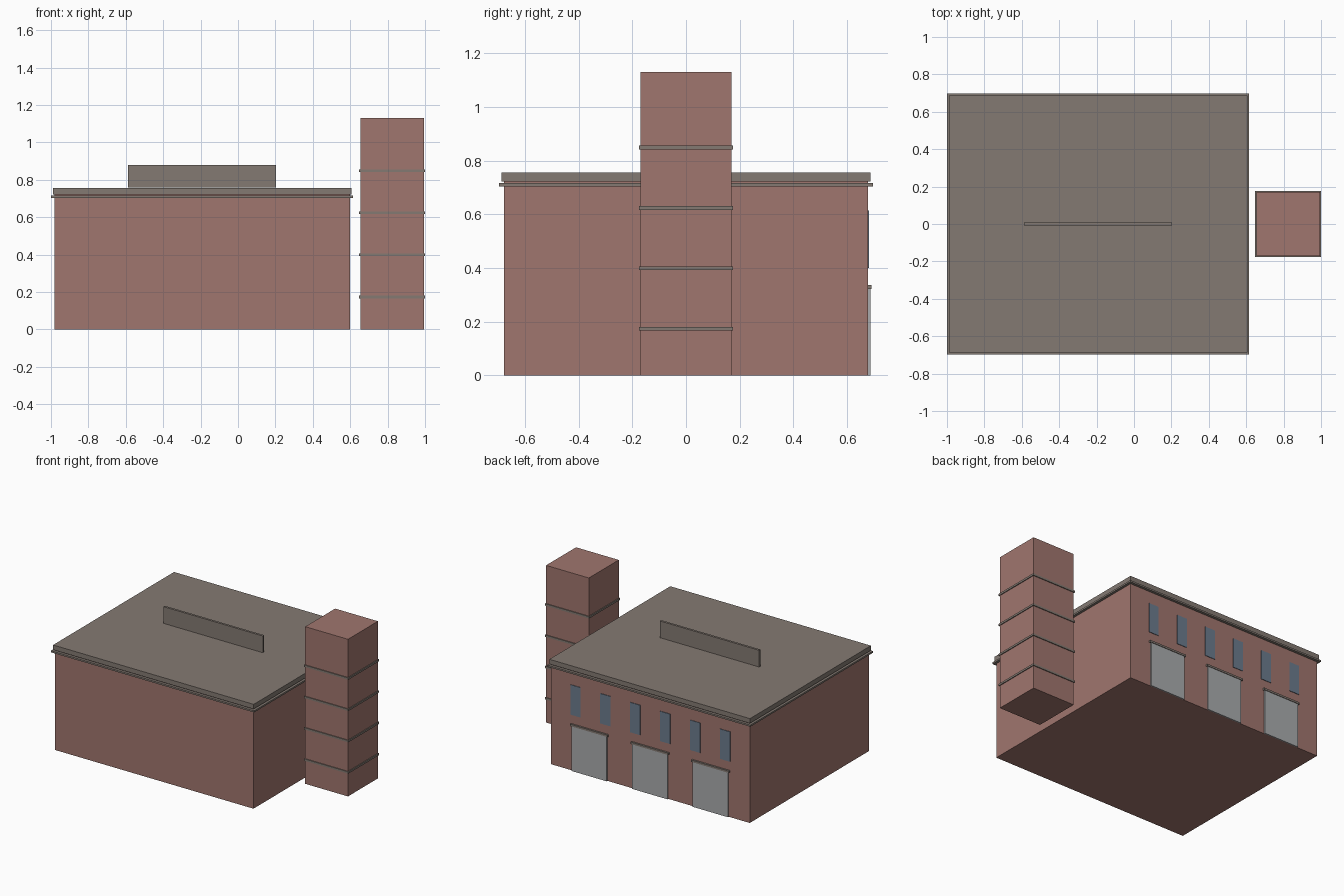
import bpy

# Remove the default cube
default = bpy.data.objects.get("Cube")
if default:
    bpy.data.objects.remove(default, do_unlink=True)


def make_material(name, color):
    mat = bpy.data.materials.new(name)
    mat.use_nodes = True
    mat.diffuse_color = (*color, 1)
    mat.node_tree.nodes["Principled BSDF"].inputs["Base Color"].default_value = (*color, 1)
    return mat


brick = make_material("brick red", (0.352, 0.181, 0.156))
stone = make_material("stone brown grey", (0.231, 0.195, 0.171))
metal = make_material("door grey", (0.40, 0.41, 0.42))
glass = make_material("window blue grey", (0.15, 0.20, 0.27))


def box(name, x, y, z, mat):
    """Box spanning the given (low, high) range on each axis."""
    spans = (x, y, z)
    bpy.ops.mesh.primitive_cube_add(size=1, location=[(a + b) / 2 for a, b in spans])
    obj = bpy.context.object
    obj.name = obj.data.name = name
    obj.scale = [b - a for a, b in spans]
    bpy.ops.object.transform_apply(location=False, rotation=False, scale=True)
    obj.data.materials.append(mat)
    return obj


def around(centre, half):
    return (centre - half, centre + half)


# Main hall
HALL_X, WALL_Y = -0.192, 0.678
box("hall_walls", around(HALL_X, 0.79), around(0, WALL_Y), (0, 0.722), brick)
box("cornice", around(HALL_X, 0.808), around(0, 0.697), (0.704, 0.716), stone)
box("roof_slab", around(HALL_X, 0.798), around(0, 0.687), (0.722, 0.756), stone)
box("roof_sign_board", around(HALL_X, 0.395), around(0, 0.008), (0.76, 0.88), stone)

# Loading doors with lintels on the back wall
for i in range(3):
    x = HALL_X + (i - 1) * 0.482
    box(f"loading_door_{i + 1}", around(x, 0.14), (WALL_Y, 0.687), (0, 0.322), metal)
    box(f"door_lintel_{i + 1}", around(x, 0.15), (WALL_Y, 0.691), (0.322, 0.336), stone)

# Upper windows on the back wall
for i in range(6):
    x = HALL_X + (i - 2.5) * 0.238
    box(f"upper_window_{i + 1}", around(x, 0.04), (WALL_Y, 0.682), (0.4, 0.615), glass)

# Tower with string courses
TOWER_X = 0.824
box("tower", around(TOWER_X, 0.17), around(0, 0.17), (0, 1.13), brick)
for i in range(4):
    z = 0.174 + i * 0.225
    box(f"tower_band_{i + 1}", around(TOWER_X, 0.176), around(0, 0.176), around(z, 0.007), stone)
